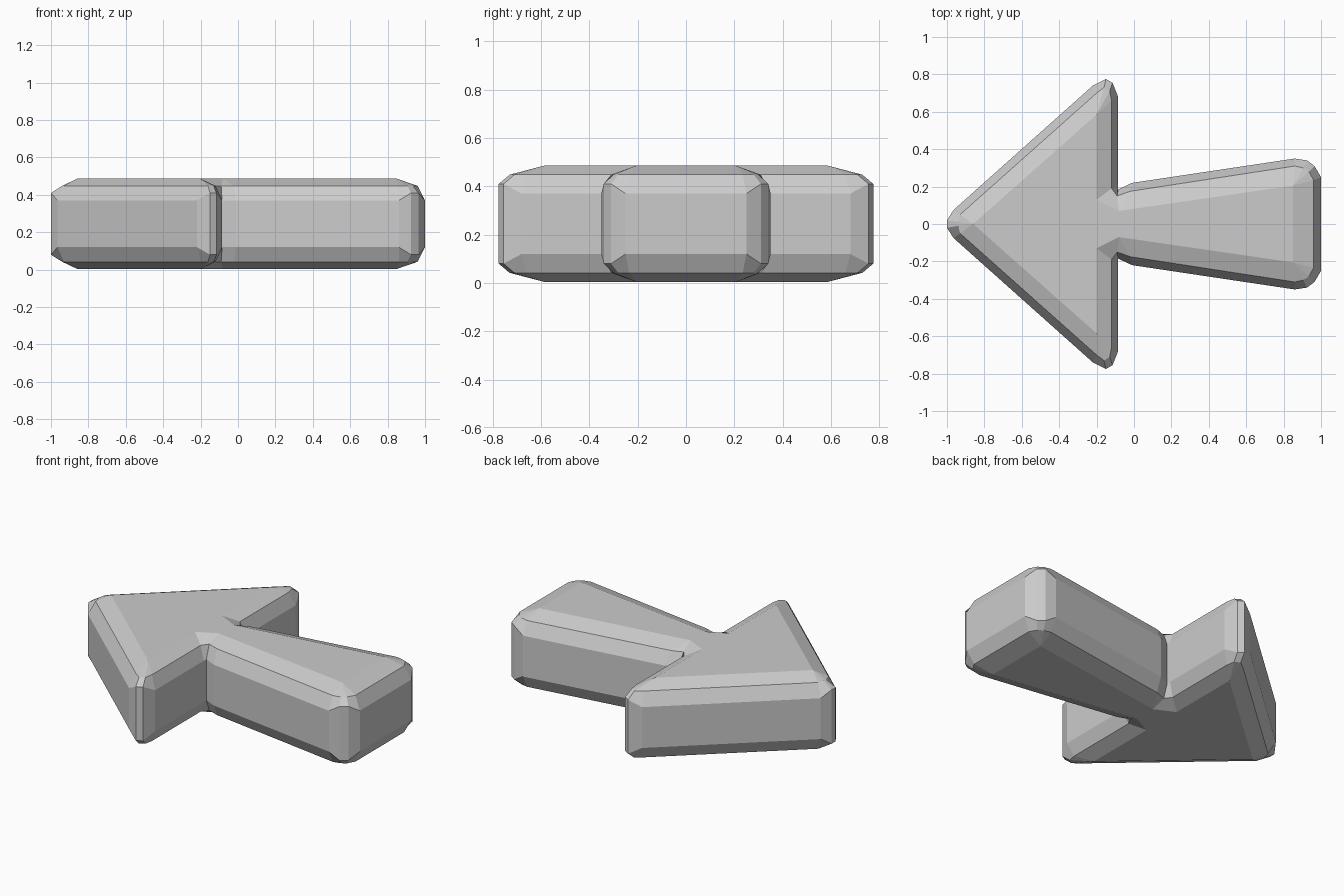
import bpy, bmesh

if "Cube" in bpy.data.objects:
    bpy.data.objects.remove(bpy.data.objects["Cube"])

MID = 0.245  # the arrow is symmetric about this height

# Half outline, tip to tail:
# (wall x, wall y, wall half height, bevel x, bevel y, cap x, cap y)
HALF = [
    (-1.00, 0.02, .165, -.94, .01, -.86, 0),      # tip
    (-.965, .075, .125, -.93, .05, -.86, 0),
    (-.22, .74, .125, -.20, .70, -.20, .585),     # wing
    (-.15, .775, .165, -.16, .73, -.20, .585),
    (-.115, .755, .165, -.13, .71, -.20, .585),
    (-.085, .68, .125, -.12, .66, -.20, .585),
    (-.085, .21, .125, -.12, .19, -.20, .13),     # notch
    (-.085, .185, .125, -.09, .15, -.08, .07),
    (-.01, .22, .125, -.02, .175, -.08, .07),
    (.86, .35, .125, .86, .31, .85, .205),        # tail
    (.925, .34, .165, .905, .30, .85, .205),
    (.965, .31, .165, .935, .28, .85, .205),
    (1.00, .25, .125, .96, .235, .85, .205),
]
BEVEL_H, CAP_H = 0.203, 0.241


def ring(bm, pts):
    return [bm.verts.new((x, y, MID + z)) for x, y, z in pts]


def build_arrow():
    mirrored = [(a, -b, h, c, -d, e, -f) for a, b, h, c, d, e, f in reversed(HALF)]
    outline = HALF + mirrored
    wall = [(p[0], p[1], p[2]) for p in outline]
    bevel = [(p[3], p[4], BEVEL_H) for p in outline]
    cap = [(p[5], p[6], CAP_H) for p in outline]

    def flip(pts):
        return [(x, y, -z) for x, y, z in pts]

    bm = bmesh.new()
    rings = [ring(bm, r) for r in
             (flip(cap), flip(bevel), flip(wall), wall, bevel, cap)]
    n = len(outline)
    for low, high in zip(rings, rings[1:]):
        for i in range(n):
            j = (i + 1) % n
            bm.faces.new((low[i], low[j], high[j], high[i]))
    # Flat caps, then collapse the repeated cap corners
    bm.faces.new(rings[0])
    bm.faces.new(rings[-1])
    bmesh.ops.remove_doubles(bm, verts=bm.verts, dist=0.0005)
    bmesh.ops.triangulate(bm, faces=[f for f in bm.faces if len(f.verts) > 4])
    bmesh.ops.recalc_face_normals(bm, faces=bm.faces)
    mesh = bpy.data.meshes.new("arrow")
    bm.to_mesh(mesh)
    bm.free()
    obj = bpy.data.objects.new("arrow", mesh)
    bpy.context.collection.objects.link(obj)


build_arrow()
